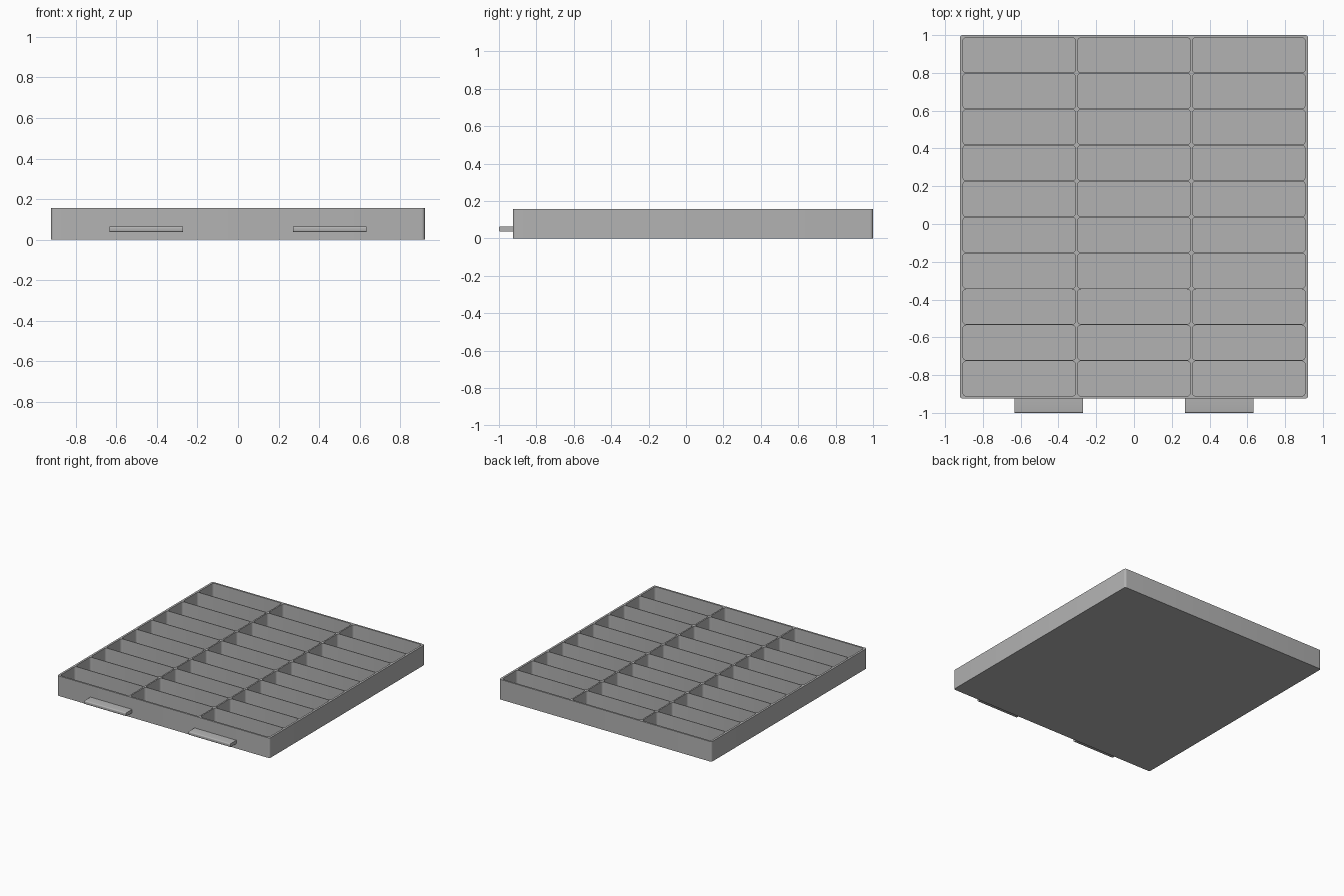
import bpy, bmesh, math
from mathutils import Vector

if "Cube" in bpy.data.objects:
    bpy.data.objects.remove(bpy.data.objects["Cube"])

grey = bpy.data.materials.new("light grey plastic")
grey.diffuse_color = (0.45, 0.45, 0.45, 1)
grey.use_nodes = True
grey.node_tree.nodes["Principled BSDF"].inputs["Base Color"].default_value = grey.diffuse_color

X, Y0, Y1, TOP, FLOOR = 0.922, -0.925, 1.0, 0.157, 0.012
COLS, ROWS = 3, 10
WALL, COL_RIB, ROW_RIB = 0.016, 0.011, 0.005


def rounded_rect(x0, x1, y0, y1, r, n):
    """Counter-clockwise outline with rounded corners."""
    pts = []
    for i, (cx, cy) in enumerate([(x1 - r, y1 - r), (x0 + r, y1 - r),
                                  (x0 + r, y0 + r), (x1 - r, y0 + r)]):
        for k in range(n + 1):
            a = math.pi / 2 * (i + k / n)
            pts.append((cx + r * math.cos(a), cy + r * math.sin(a)))
    return pts


def finish(bm, name):
    bmesh.ops.recalc_face_normals(bm, faces=bm.faces[:])
    mesh = bpy.data.meshes.new(name)
    bm.to_mesh(mesh)
    bm.free()
    mesh.materials.append(grey)
    ob = bpy.data.objects.new(name, mesh)
    bpy.context.collection.objects.link(ob)
    bpy.context.view_layer.objects.active = ob
    ob.select_set(True)
    bpy.ops.object.shade_smooth_by_angle(angle=math.radians(30))
    ob.select_set(False)
    return ob


# Tray: rim with a grid of rounded pockets, each pocket closed by a floor
bm = bmesh.new()
loops = [(rounded_rect(-X, X, Y0, Y1, 0.016, 6), 0.0)]
cw = (2 * (X - WALL) - (COLS - 1) * COL_RIB) / COLS
ch = (Y1 - Y0 - 2 * WALL + 0.004 - (ROWS - 1) * ROW_RIB) / ROWS
for c in range(COLS):
    for r in range(ROWS):
        x = -X + WALL + c * (cw + COL_RIB)
        y = Y0 + WALL - 0.002 + r * (ch + ROW_RIB)
        loops.append((rounded_rect(x, x + cw, y, y + ch, 0.018, 5), FLOOR))

rim_edges, walls = [], []
for pts, z in loops:
    upper = [bm.verts.new((px, py, TOP)) for px, py in pts]
    lower = [bm.verts.new((px, py, z)) for px, py in pts]
    n = len(pts)
    rim_edges += [bm.edges.new((upper[i], upper[(i + 1) % n])) for i in range(n)]
    walls.append((upper, lower))
bmesh.ops.triangle_fill(bm, use_beauty=True, use_dissolve=False,
                        edges=rim_edges, normal=Vector((0, 0, 1)))
for upper, lower in walls:
    n = len(upper)
    for i in range(n):
        j = (i + 1) % n
        bm.faces.new((lower[i], lower[j], upper[j], upper[i]))
    bm.faces.new(lower)
finish(bm, "compartment_tray")

# Two flat pull tabs with softly rounded front edges
for side, name in ((-1, "left_pull_tab"), (1, "right_pull_tab")):
    bm = bmesh.new()
    zc, h, r = 0.051, 0.0135, 0.007
    prof = [(Y0 + 0.004, zc + h)]
    for k in range(5):
        a = math.pi / 2 * (1 + k / 4)
        prof.append((-1 + r + r * math.cos(a), zc + h - r + r * math.sin(a)))
    for k in range(5):
        a = math.pi / 2 * (2 + k / 4)
        prof.append((-1 + r + r * math.cos(a), zc - h + r + r * math.sin(a)))
    prof.append((Y0 + 0.004, zc - h))
    face = bm.faces.new([bm.verts.new((side * 0.452 - 0.181, y, z)) for y, z in prof])
    ext = bmesh.ops.extrude_face_region(bm, geom=[face])
    bmesh.ops.translate(bm, vec=(0.362, 0, 0),
                        verts=[v for v in ext["geom"] if isinstance(v, bmesh.types.BMVert)])
    finish(bm, name)
